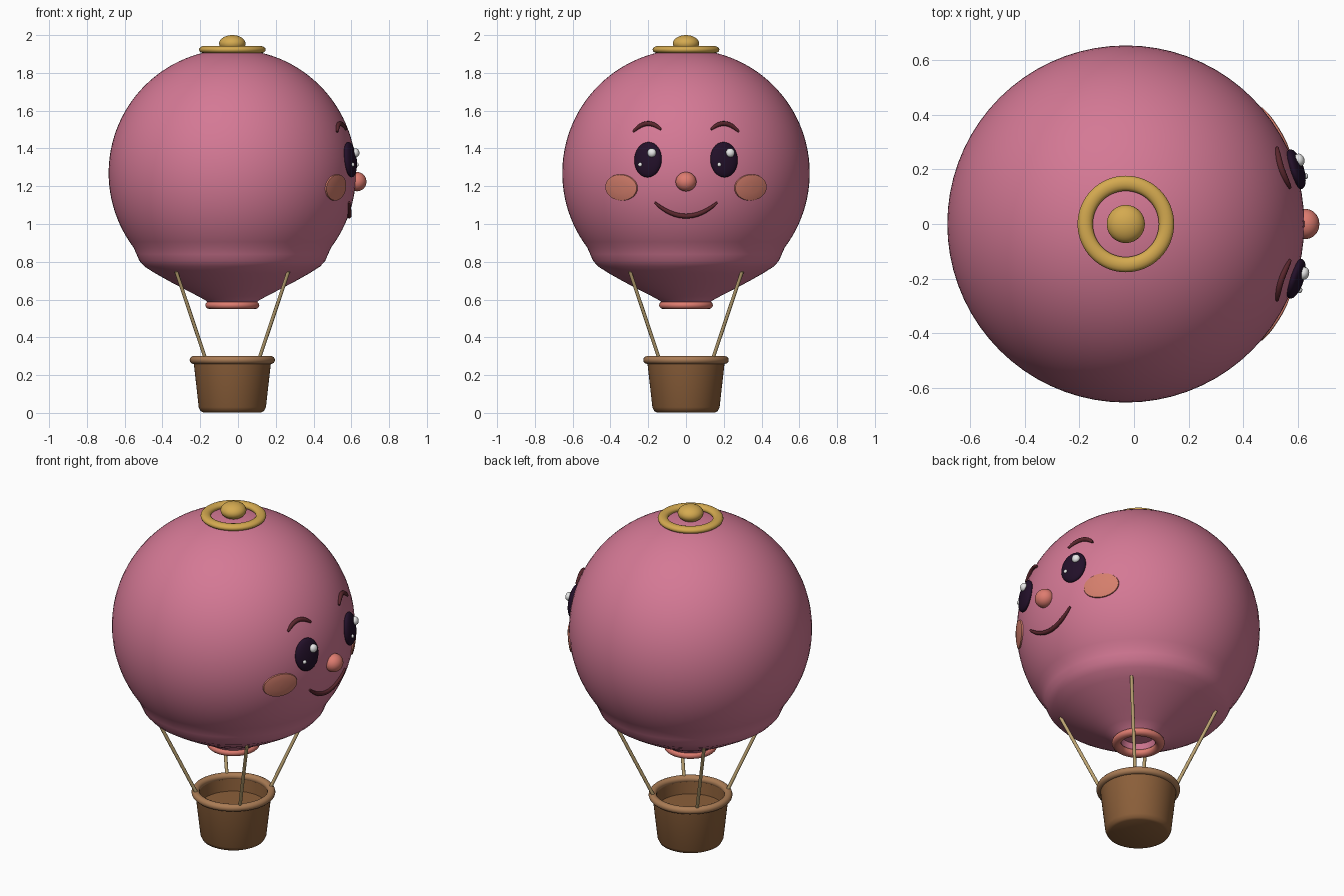
import bpy, bmesh, math
from mathutils import Vector, Matrix

if "Cube" in bpy.data.objects:
    bpy.data.objects.remove(bpy.data.objects["Cube"])

CX, CZ, R = -0.03, 1.27, 0.655          # balloon centre and radius
C = Vector((CX, 0, CZ))


def material(name, rgb):
    m = bpy.data.materials.new(name)
    m.diffuse_color = (*rgb, 1)
    m.use_nodes = True
    m.node_tree.nodes["Principled BSDF"].inputs["Base Color"].default_value = m.diffuse_color
    return m


PINK = material("pink", (0.66, 0.19, 0.30))
GOLD = material("gold", (0.66, 0.40, 0.08))
CORAL = material("coral", (0.73, 0.20, 0.16))
BLUSH = material("blush", (0.66, 0.21, 0.15))
DARK = material("dark plum", (0.016, 0.005, 0.022))
WHITE = material("white", (0.9, 0.9, 0.9))
MAROON = material("maroon", (0.10, 0.02, 0.026))
WICKER = material("wicker brown", (0.26, 0.115, 0.042))
TAN = material("tan", (0.40, 0.20, 0.09))
ROPE = material("rope", (0.51, 0.37, 0.17))


def finish(bm, name, mat):
    bmesh.ops.remove_doubles(bm, verts=bm.verts, dist=1e-5)
    bmesh.ops.recalc_face_normals(bm, faces=bm.faces)
    me = bpy.data.meshes.new(name)
    bm.to_mesh(me)
    bm.free()
    me.materials.append(mat)
    ob = bpy.data.objects.new(name, me)
    bpy.context.collection.objects.link(ob)
    bpy.context.view_layer.objects.active = ob
    ob.select_set(True)
    bpy.ops.object.shade_smooth_by_angle(angle=math.radians(40))
    ob.select_set(False)
    return ob


def lathe(name, profile, mat, steps=64):
    """Spin a (radius, z) profile about the vertical axis of the balloon."""
    bm = bmesh.new()
    vs = [bm.verts.new((CX + r, 0, z)) for r, z in profile]
    es = [bm.edges.new(p) for p in zip(vs, vs[1:])]
    bmesh.ops.spin(bm, geom=vs + es, cent=(CX, 0, 0), axis=(0, 0, 1),
                   angle=math.tau, steps=steps)
    return finish(bm, name, mat)


def ring(name, major, minor, flat, z, mat):
    prof = [(major + minor * math.cos(math.tau * i / 14),
             z + flat * math.sin(math.tau * i / 14)) for i in range(15)]
    return lathe(name, prof, mat)


def ellipsoid(name, matrix, size, mat, seg=32):
    bm = bmesh.new()
    bmesh.ops.create_uvsphere(bm, u_segments=seg, v_segments=seg // 2, radius=1,
                              matrix=matrix @ Matrix.Diagonal((*size, 1)))
    return finish(bm, name, mat)


def on_face(y, z, off=0.0):
    """Point on the +x side of the balloon, lifted outward by off."""
    p = Vector((CX + math.sqrt(R * R - y * y - (z - CZ) ** 2), y, z))
    return p + (p - C).normalized() * off


def frame(p):
    """Local frame: x outward, y sideways, z up along the surface."""
    n = (p - C).normalized()
    s = Vector((0, 0, 1)).cross(n).normalized()
    m = Matrix((n, s, n.cross(s))).transposed().to_4x4()
    return Matrix.Translation(p) @ m


def tube(name, pts, radius, mat, taper=1.0):
    """Round tube through points, thinner at both ends."""
    bm = bmesh.new()
    loops, n = [], len(pts)
    for i, p in enumerate(pts):
        d = (pts[min(i + 1, n - 1)] - pts[max(i - 1, 0)]).normalized()
        a = d.orthogonal() if n == 2 else (p - C).normalized()
        a = (a - d * a.dot(d)).normalized()
        b = d.cross(a)
        t = abs(2 * i / (n - 1) - 1)
        r = radius * (1 - (1 - taper) * t ** 3)
        loops.append([bm.verts.new(p + (a * math.cos(k) + b * math.sin(k)) * r)
                      for k in (math.tau * j / 10 for j in range(10))])
    for l0, l1 in zip(loops, loops[1:]):
        for j in range(10):
            bm.faces.new((l0[j], l0[j - 1], l1[j - 1], l1[j]))
    bm.faces.new(loops[0])
    bm.faces.new(loops[-1])
    return finish(bm, name, mat)


# Envelope: sphere that flares into a skirt at the bottom
prof = []
for i in range(41):
    a = math.radians(90 - 127 * i / 40)
    prof.append((max(R * math.cos(a), 0), CZ + R * math.sin(a)))
prof += [(0.507, 0.84), (0.492, 0.805), (0.465, 0.775), (0.41, 0.74), (0.33, 0.695),
         (0.25, 0.653), (0.18, 0.617), (0.14, 0.595), (0.12, 0.575),
         (0.105, 0.58), (0.09, 0.618), (0, 0.615)]
lathe("balloon_envelope", prof, PINK, 72)
ring("mouth_ring", 0.117, 0.026, 0.021, 0.57, CORAL)

# Crown ornament
ring("crown_ring", 0.149, 0.028, 0.019, 1.923, GOLD)
ellipsoid("crown_knob", Matrix.Translation((CX, 0, 1.955)), (0.07, 0.07, 0.045), GOLD)

# Basket with hollow top, and its rim
lathe("basket", [(0, 0.003), (0.155, 0.003), (0.168, 0.01), (0.178, 0.03), (0.206, 0.28),
                 (0.186, 0.28), (0.18, 0.2), (0, 0.2)], WICKER)
ring("basket_rim", 0.204, 0.022, 0.021, 0.28, TAN)

# Four ropes on the diagonals
for i, (sx, sy) in enumerate(((1, 1), (1, -1), (-1, 1), (-1, -1))):
    tube(f"rope_{i + 1}", [Vector((CX + sx * 0.138, sy * 0.138, 0.275)),
                           Vector((CX + sx * 0.297, sy * 0.297, 0.748))], 0.0095, ROPE)


def cheek(name, y, z, w, h):
    """Thin disc that follows the balloon surface."""
    m = frame(on_face(y, z))
    bm = bmesh.new()
    loops = []
    for s, off in ((0.02, 0.009), (0.4, 0.009), (0.75, 0.008), (0.95, 0.006), (1.0, -0.004)):
        lp = []
        for k in range(40):
            a = math.tau * k / 40
            d = (m @ Vector((0, w * s * math.cos(a), h * s * math.sin(a))) - C).normalized()
            lp.append(bm.verts.new(C + d * (R + off)))
        loops.append(lp)
    bm.faces.new(loops[0])
    for l0, l1 in zip(loops, loops[1:]):
        for k in range(40):
            bm.faces.new((l0[k], l0[k - 1], l1[k - 1], l1[k]))
    finish(name=name, bm=bm, mat=BLUSH)


# Face on the +x side
for side, s in (("left", 1), ("right", -1)):
    eye = frame(on_face(s * 0.2, 1.34, 0.004))
    ellipsoid(f"{side}_eye", eye, (0.028, 0.076, 0.094), DARK)
    for part, (x, y, z), r in (("large", (0.026, 0.028, 0.034), 0.024),
                               ("small", (0.024, -0.035, -0.029), 0.011)):
        ellipsoid(f"{side}_eye_{part}_glint", eye @ Matrix.Translation((x, y, z)),
                  (r * 0.8, r, r), WHITE, 16)
    cheek(f"{side}_cheek", s * 0.345, 1.193, 0.103, 0.072)
    brow = []
    for i in range(17):
        t = i / 8 - 1
        brow.append(on_face(s * (0.205 + 0.073 * t), 1.53 - 0.037 * t * t - 0.006 * t, 0.004))
    tube(f"{side}_eyebrow", brow, 0.0125, MAROON, 0.45)

ellipsoid("nose", Matrix.Translation((0.63, 0, 1.224)), (0.05, 0.055, 0.051), CORAL)
smile = [on_face(0.165 * t, 1.043 + 0.072 * t * t, 0.004) for t in (i / 12 - 1 for i in range(25))]
tube("smile", smile, 0.0125, MAROON, 0.5)
